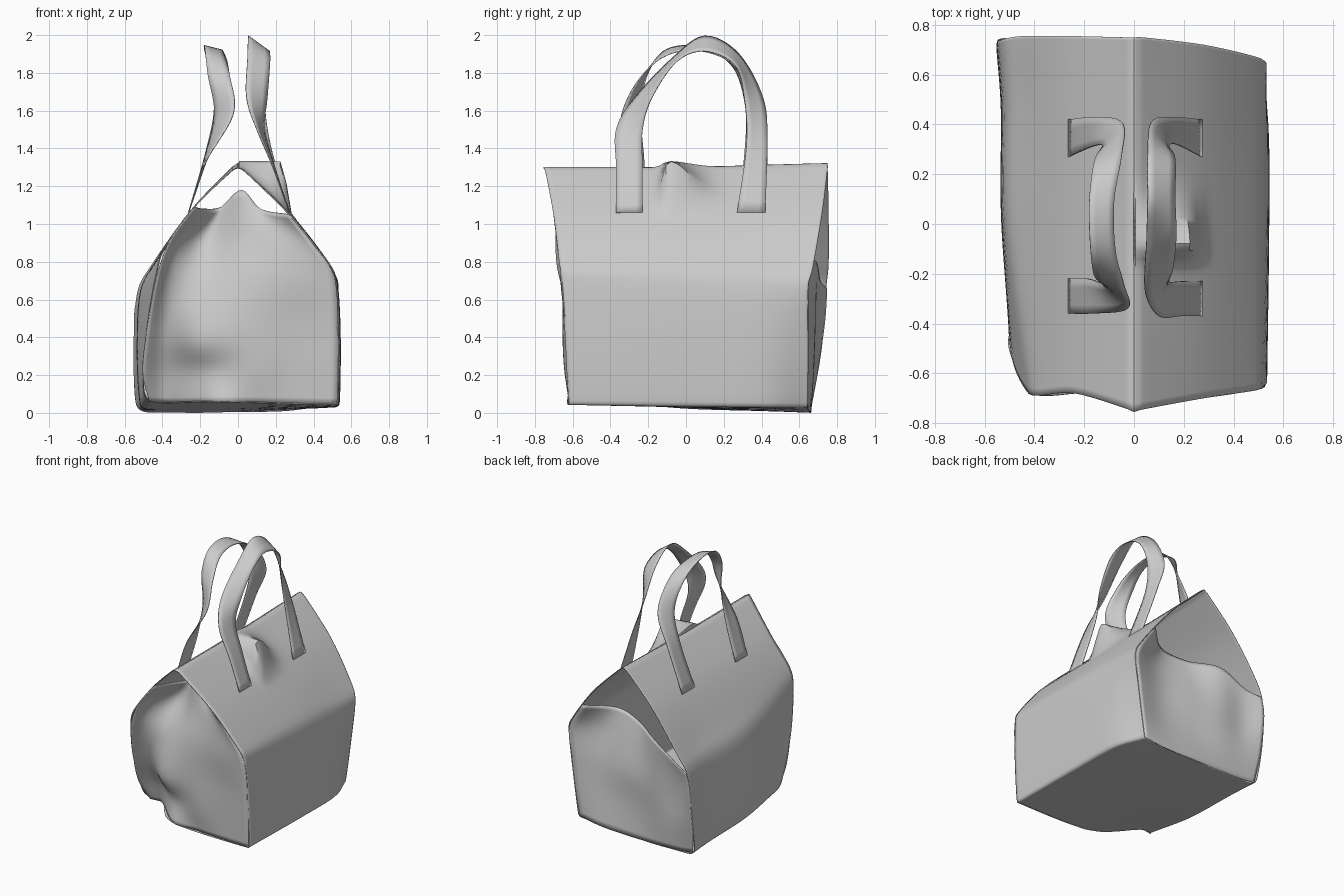
import bpy, math
from mathutils import Vector

if "Cube" in bpy.data.objects:
    bpy.data.objects.remove(bpy.data.objects["Cube"], do_unlink=True)

grey = bpy.data.materials.new("light grey fabric")
grey.use_nodes = True
colour = (0.6, 0.6, 0.6, 1)
grey.diffuse_color = colour
grey.node_tree.nodes["Principled BSDF"].inputs["Base Color"].default_value = colour


def spline(points, steps):
    """Smooth curve through the points."""
    p = [Vector(v) for v in points]
    p = [2 * p[0] - p[1]] + p + [2 * p[-1] - p[-2]]
    out = []
    for i in range(1, len(p) - 2):
        a, b, c, d = p[i - 1:i + 3]
        m0, m1 = (c - a) / 2, (d - b) / 2
        # limit tangents so that short segments do not overshoot
        limit = (c - b).length * 1.2
        for m in (m0, m1):
            if m.length > limit:
                m *= limit / m.length
        for k in range(steps):
            t = k / steps
            out.append(b * (2*t**3 - 3*t*t + 1) + m0 * (t**3 - 2*t*t + t)
                       + c * (3*t*t - 2*t**3) + m1 * (t**3 - t*t))
    return out + [p[-2]]


def sheet(name, rows, row_steps, col_steps, reshape=None):
    """Smooth surface through rows of control points."""
    fine = [spline(r, col_steps) for r in rows]
    cols = [spline(c, row_steps) for c in zip(*fine)]
    n, m = len(cols), len(cols[0])
    verts = [v for c in cols for v in c]
    if reshape:
        verts = [reshape(v) for v in verts]
    faces = [(i*m + j, i*m + j + 1, (i+1)*m + j + 1, (i+1)*m + j)
             for i in range(n - 1) for j in range(m - 1)]
    mesh = bpy.data.meshes.new(name)
    mesh.from_pydata(verts, [], faces)
    mesh.materials.append(grey)
    obj = bpy.data.objects.new(name, mesh)
    bpy.context.collection.objects.link(obj)
    thick = obj.modifiers.new("cloth thickness", "SOLIDIFY")
    thick.thickness = 0.006
    thick.offset = 0
    bpy.ops.object.select_all(action="DESELECT")
    obj.select_set(True)
    bpy.context.view_layer.objects.active = obj
    bpy.ops.object.shade_smooth_by_angle(angle=math.radians(40))


# Wrapped body: cross-sections from the ridge, down the -x side, under, up +x
front = [(0, -.755, 1.30), (-.035, -.74, 1.28), (-.24, -.68, 1.08), (-.39, -.69, .87),
         (-.43, -.67, .74), (-.48, -.57, .45), (-.50, -.43, .14), (-.47, -.38, .07),
         (-.37, -.375, .055), (-.12, -.61, .06), (.515, -.62, .045), (.53, -.62, .07),
         (.53, -.64, .4), (.51, -.66, .72), (.48, -.67, .79), (.28, -.70, 1.04),
         (.035, -.745, 1.28), (0, -.755, 1.30)]
middle = [(0, 0, 1.30), (-.035, 0, 1.28), (-.25, 0, 1.07), (-.43, 0, .81),
          (-.51, 0, .65), (-.53, 0, .35), (-.52, 0, .09), (-.495, 0, .03),
          (-.37, 0, .03), (-.12, 0, .03), (.515, 0, .035), (.535, 0, .06),
          (.54, 0, .4), (.525, 0, .68), (.485, 0, .785), (.28, 0, 1.05),
          (.035, 0, 1.28), (0, 0, 1.30)]
back = [(0, .75, 1.32), (-.035, .75, 1.295), (-.25, .755, 1.07), (-.45, .755, .79),
        (-.53, .74, .64), (-.55, .72, .35), (-.54, .67, .06), (-.5, .66, .01),
        (-.37, .66, .005), (-.12, .66, .005), (.43, .64, .03), (.45, .645, .055),
        (.50, .645, .4), (.53, .645, .66), (.495, .67, .76), (.28, .72, 1.05),
        (.035, .75, 1.295), (0, .75, 1.32)]
# the +x wall stays wide up to here, then rounds in to the back corner
rear = [(a[0] * .9 + b[0] * .1, b[1] * .64, a[2] * .36 + b[2] * .64)
        for a, b in zip(middle, back)]


def lift_fold(v):
    """Raised crease in the +x roof slope below the strap."""
    if v.x > .005 and v.z > .85:
        g = math.exp(-((v.y + .09) / (.045 if v.y < -.09 else .16)) ** 2)
        k = min(1, max(0, (.29 - v.x) / .1))
        g *= k * k * (3 - 2 * k)
        v.z += g * (1.33 - v.z)
        v.x += g * .03 * min(1, v.x / .1)
    return v


sheet("bag_body", [front, middle, rear, back], 24, 6, lift_fold)

# Front gusset: crumpled, pushed in at the lower -x corner and under the roof
sheet("front_gusset", [
    [(-.47, -.38, .06), (-.37, -.375, .055), (-.12, -.61, .06), (.08, -.615, .055), (.3, -.62, .05), (.525, -.62, .045)],
    [(-.505, -.47, .22), (-.37, -.42, .22), (-.15, -.565, .22), (.07, -.64, .24), (.3, -.63, .25), (.53, -.63, .25)],
    [(-.48, -.57, .45), (-.37, -.51, .42), (-.19, -.62, .40), (.05, -.65, .45), (.3, -.64, .48), (.53, -.64, .45)],
    [(-.43, -.67, .72), (-.35, -.58, .70), (-.18, -.56, .70), (.04, -.63, .72), (.27, -.66, .72), (.51, -.66, .72)],
    [(-.36, -.69, .91), (-.3, -.56, .91), (-.16, -.45, .93), (.02, -.56, .95), (.2, -.63, .92), (.40, -.68, .89)],
    [(-.23, -.68, 1.09), (-.18, -.55, 1.08), (-.09, -.45, 1.09), (.02, -.52, 1.18), (.12, -.56, 1.08), (.27, -.70, 1.05)],
], 6, 6)

# Back gusset: lower top edge that leaves an opening under the roof
sheet("back_gusset", [
    [(.44, .64, .035), (.25, .65, .01), (0, .66, .005), (-.2, .66, .005), (-.4, .66, .01), (-.52, .66, .02)],
    [(.475, .645, .25), (.26, .62, .25), (.02, .64, .25), (-.2, .67, .22), (-.4, .68, .22), (-.55, .70, .25)],
    [(.505, .645, .48), (.26, .60, .48), (.02, .64, .47), (-.2, .68, .43), (-.4, .68, .42), (-.55, .73, .45)],
    [(.52, .65, .70), (.25, .56, .70), (.01, .60, .68), (-.2, .68, .63), (-.4, .69, .58), (-.545, .74, .56)],
    [(.39, .69, .91), (.2, .53, .88), (0, .56, .84), (-.2, .68, .81), (-.4, .71, .70), (-.52, .745, .66)],
], 6, 6)


def strap(name, path):
    """Ribbon given by centre points and half-width vectors."""
    rows = []
    for c, w in path:
        c, w = Vector(c), Vector(w)
        rows.append([c - w, c, c + w])
    sheet(name, rows, 6, 2)


# Carrying straps: flat on the slopes, twisting over the top
strap("left_strap", [
    ((.272, -.30, 1.06), (0, .07, 0)), ((.19, -.30, 1.3), (.005, .07, 0)),
    ((.12, -.30, 1.50), (.02, .07, 0)), ((.10, -.225, 1.67), (.055, .045, 0)),
    ((.11, -.06, 1.87), (.06, .01, -.01)), ((.11, .1, 1.955), (.055, 0, -.04)),
    ((.11, .27, 1.87), (.055, -.01, -.03)), ((.105, .36, 1.66), (.035, -.05, 0)),
    ((.16, .375, 1.42), (.01, -.055, 0)), ((.272, .345, 1.06), (0, -.075, 0))])
strap("right_strap", [
    ((-.262, -.29, 1.06), (0, .07, 0)), ((-.18, -.29, 1.32), (-.005, .07, 0)),
    ((-.075, -.29, 1.58), (-.05, .05, 0)), ((-.10, -.225, 1.78), (-.06, .02, .01)),
    ((-.125, -.10, 1.91), (-.05, 0, .015)), ((-.13, .09, 1.925), (-.05, 0, .01)),
    ((-.105, .26, 1.83), (-.055, -.01, 0)), ((-.085, .36, 1.62), (-.04, -.045, 0)),
    ((-.16, .37, 1.38), (-.01, -.06, 0)), ((-.262, .345, 1.06), (0, -.075, 0))])
